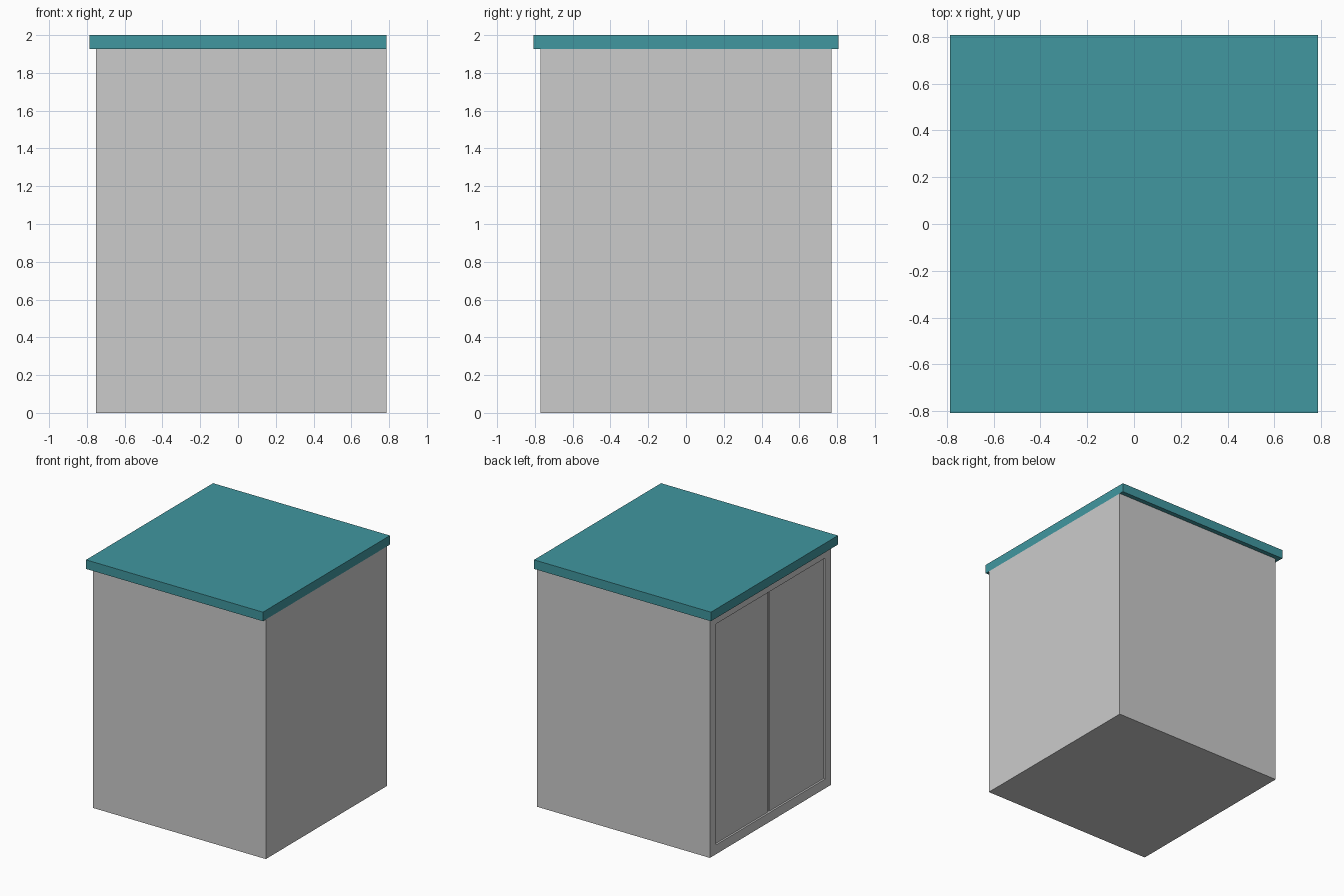
import bpy, bmesh
from mathutils import Vector

if "Cube" in bpy.data.objects:
    bpy.data.objects.remove(bpy.data.objects["Cube"])


def box_mesh(lo, hi):
    """Axis-aligned box as a bmesh, from its two corners."""
    bm = bmesh.new()
    bmesh.ops.create_cube(bm, size=1)
    lo, hi = Vector(lo), Vector(hi)
    bmesh.ops.scale(bm, vec=hi - lo, verts=bm.verts)
    bmesh.ops.translate(bm, vec=(lo + hi) / 2, verts=bm.verts)
    return bm


def finish(bm, name, color=None):
    """Turn the bmesh into a named object, with an optional colour."""
    bmesh.ops.recalc_face_normals(bm, faces=bm.faces)
    mesh = bpy.data.meshes.new(name)
    bm.to_mesh(mesh)
    bm.free()
    obj = bpy.data.objects.new(name, mesh)
    bpy.context.collection.objects.link(obj)
    if color:
        mat = bpy.data.materials.new(name + "_paint")
        mat.diffuse_color = color
        mat.use_nodes = True
        mat.node_tree.nodes["Principled BSDF"].inputs["Base Color"].default_value = mat.diffuse_color
        mesh.materials.append(mat)
    return obj


X_LEFT, X_RIGHT = -0.752, 0.787
HALF_Y, BODY_TOP = 0.77, 1.927
FRAME, RECESS, DOOR_DEPTH, GAP = 0.075, 0.025, 0.01, 0.008

# Cabinet body with a shallow framed opening on the left side
bm = box_mesh((X_LEFT, -HALF_Y, 0), (X_RIGHT, HALF_Y, BODY_TOP))
bm.normal_update()
side = min(bm.faces, key=lambda f: f.calc_center_median().x)
bmesh.ops.inset_region(bm, faces=[side], thickness=FRAME, use_even_offset=True)
panel = bmesh.ops.extrude_discrete_faces(bm, faces=[side])["faces"][0]
bmesh.ops.translate(bm, vec=(RECESS, 0, 0), verts=panel.verts)
finish(bm, "cabinet_body")

# Pair of doors set into the opening, with a narrow gap between them
door_edge = HALF_Y - FRAME
for name, y0, y1 in (("door_near_front", -door_edge, -GAP),
                     ("door_near_back", GAP, door_edge)):
    finish(box_mesh((X_LEFT + RECESS - DOOR_DEPTH, y0, FRAME),
                    (X_LEFT + RECESS, y1, BODY_TOP - FRAME)), name)

# Roof slab, overhanging on every side but the right
finish(box_mesh((-0.787, -0.807, BODY_TOP), (X_RIGHT, 0.807, 2.0)),
       "roof_slab", (0.052, 0.31, 0.35, 1))
